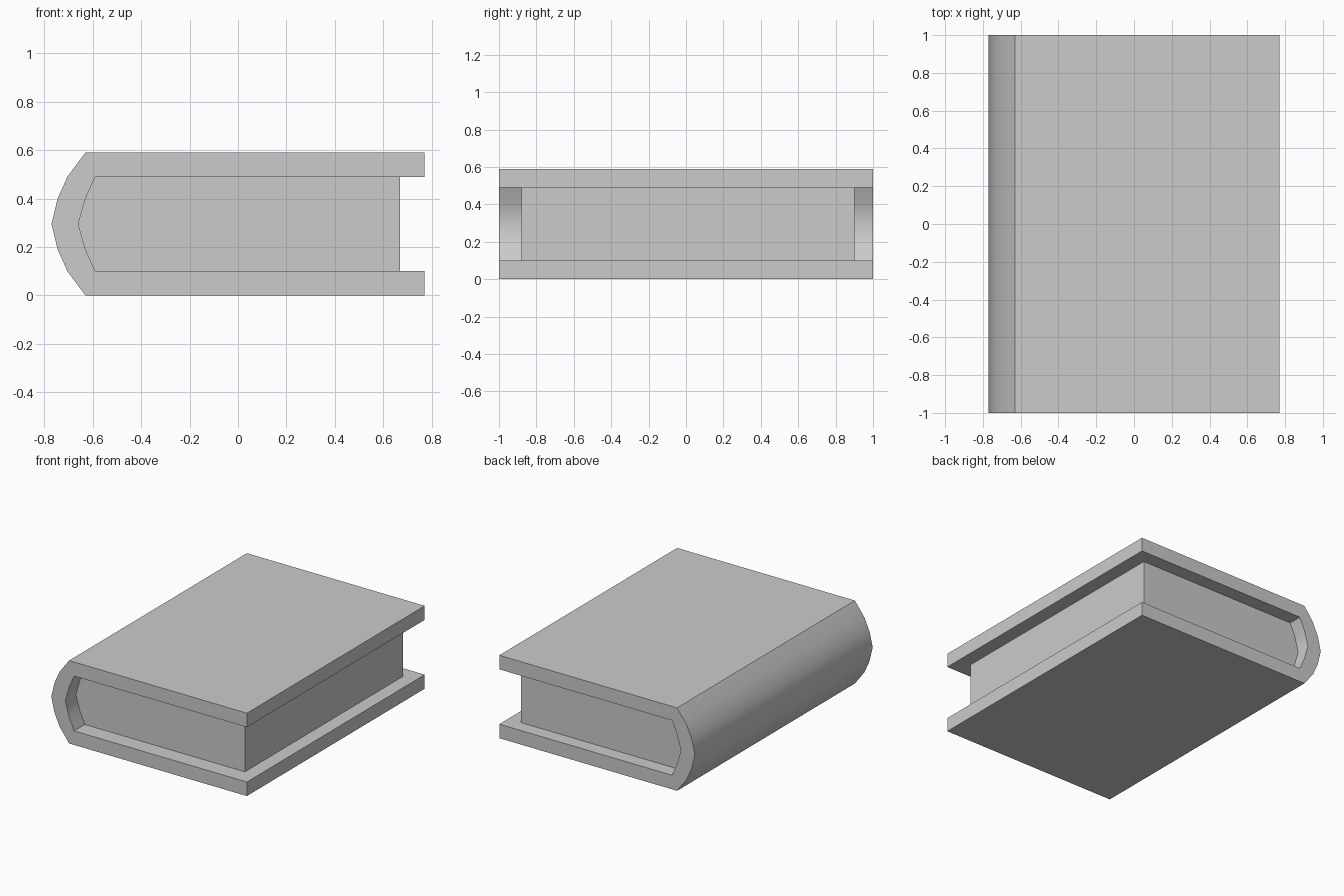
import bpy, bmesh, math

if "Cube" in bpy.data.objects:
    bpy.data.objects.remove(bpy.data.objects["Cube"])

MID = 0.295  # height of the mirror plane through the book


def prism(name, points, y0, y1):
    """Extrude an x/z profile along y from y0 to y1."""
    bm = bmesh.new()
    face = bm.faces.new([bm.verts.new((x, y0, z)) for x, z in points])
    ext = bmesh.ops.extrude_face_region(bm, geom=[face])
    verts = [g for g in ext["geom"] if isinstance(g, bmesh.types.BMVert)]
    bmesh.ops.translate(bm, verts=verts, vec=(0, y1 - y0, 0))
    if not any(len(f.verts) == len(points) and f.calc_center_median().y < y0 + 1e-5
               for f in bm.faces):
        bm.faces.new([v for v in bm.verts if v not in verts])
    bmesh.ops.recalc_face_normals(bm, faces=bm.faces)
    mesh = bpy.data.meshes.new(name)
    bm.to_mesh(mesh)
    bm.free()
    obj = bpy.data.objects.new(name, mesh)
    bpy.context.collection.objects.link(obj)
    bpy.ops.object.select_all(action='DESELECT')
    obj.select_set(True)
    bpy.context.view_layer.objects.active = obj
    bpy.ops.object.shade_smooth_by_angle(angle=math.radians(35))
    return obj


def mirrored(lower):
    """Lower half plus its upward reflection; last point lies on MID."""
    return lower + [(x, 2 * MID - z) for x, z in reversed(lower[:-1])]


# Faceted spine, outside and inside
outer = mirrored([(-0.63, 0), (-0.705, 0.10), (-0.745, 0.19), (-0.77, MID)])
inner = mirrored([(-0.59, 0.10), (-0.63, 0.19), (-0.66, MID)])

# Cover: two boards joined by the rounded spine
prism("cover", [(0.77, 0)] + outer + [(0.77, 0.59), (0.77, 0.49)]
      + inner[::-1] + [(0.77, 0.10)], -1, 1)

# Page block, fitted into the spine and inset from the boards
prism("pages", [(0.67, 0.10)] + inner + [(0.67, 0.49)], -0.88, 0.90)
